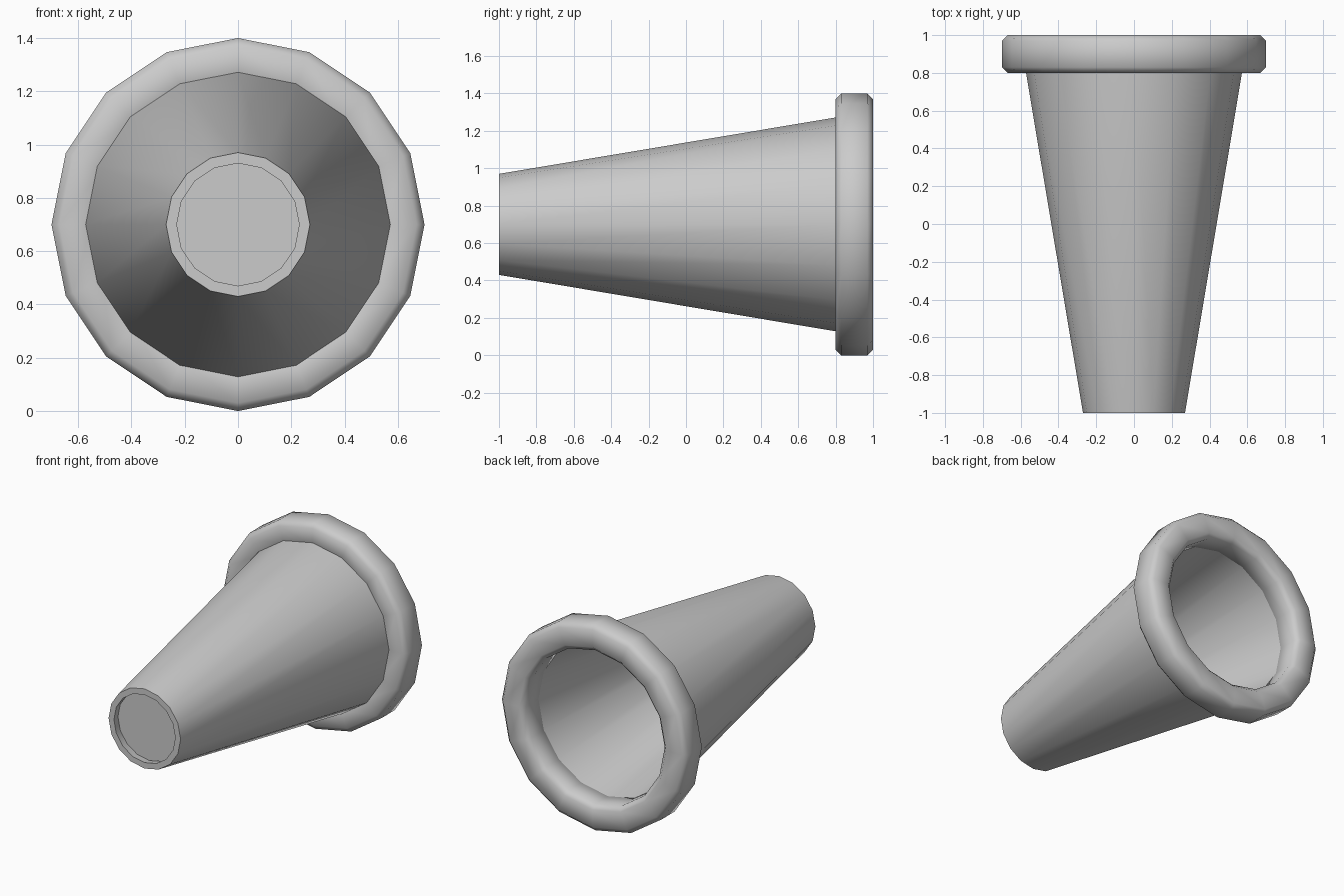
import bpy, bmesh, math

SIDES = 16
CENTRE_Z = 0.70

cube = bpy.data.objects.get("Cube")
if cube:
    bpy.data.objects.remove(cube, do_unlink=True)

grey = bpy.data.materials.new("light grey")
grey.use_nodes = True
colour = (0.6, 0.6, 0.6, 1)
grey.diffuse_color = colour
grey.node_tree.nodes["Principled BSDF"].inputs["Base Color"].default_value = colour


def lathe(name, profile, closed, angle):
    """Turn a (radius, y) profile about the lengthwise axis."""
    bm = bmesh.new()
    rings = []
    for r, y in profile:
        turns = [2 * math.pi * i / SIDES for i in range(SIDES)]
        rings.append([bm.verts.new((r * math.cos(a), y, CENTRE_Z + r * math.sin(a)))
                      for a in turns])
    pairs = list(zip(rings, rings[1:]))
    if closed:
        pairs.append((rings[-1], rings[0]))
    else:
        bm.faces.new(rings[0])
        bm.faces.new(rings[-1])
    for a, b in pairs:
        for i in range(SIDES):
            j = (i + 1) % SIDES
            bm.faces.new((a[i], a[j], b[j], b[i]))
    bmesh.ops.recalc_face_normals(bm, faces=bm.faces)
    mesh = bpy.data.meshes.new(name)
    bm.to_mesh(mesh)
    bm.free()
    mesh.materials.append(grey)
    obj = bpy.data.objects.new(name, mesh)
    bpy.context.collection.objects.link(obj)
    bpy.ops.object.select_all(action='DESELECT')
    obj.select_set(True)
    bpy.context.view_layer.objects.active = obj
    bpy.ops.object.shade_smooth_by_angle(angle=math.radians(angle))
    return obj


# Hollow tapered body
lathe("tapered_body", [(0.27, -1), (0.575, 0.82), (0.575, 0.9),
                       (0.53, 0.9), (0.23, -1)], True, 40)

# Thin disc recessed in the narrow end
lathe("end_disc", [(0.235, -0.95), (0.235, -0.945)], False, 30)

# Rounded rim around the wide end
lathe("rim", [(0.70, 0.83), (0.70, 0.97), (0.67, 1.0), (0.55, 1.0),
              (0.52, 0.97), (0.52, 0.83), (0.55, 0.80), (0.67, 0.80)], True, 60)
